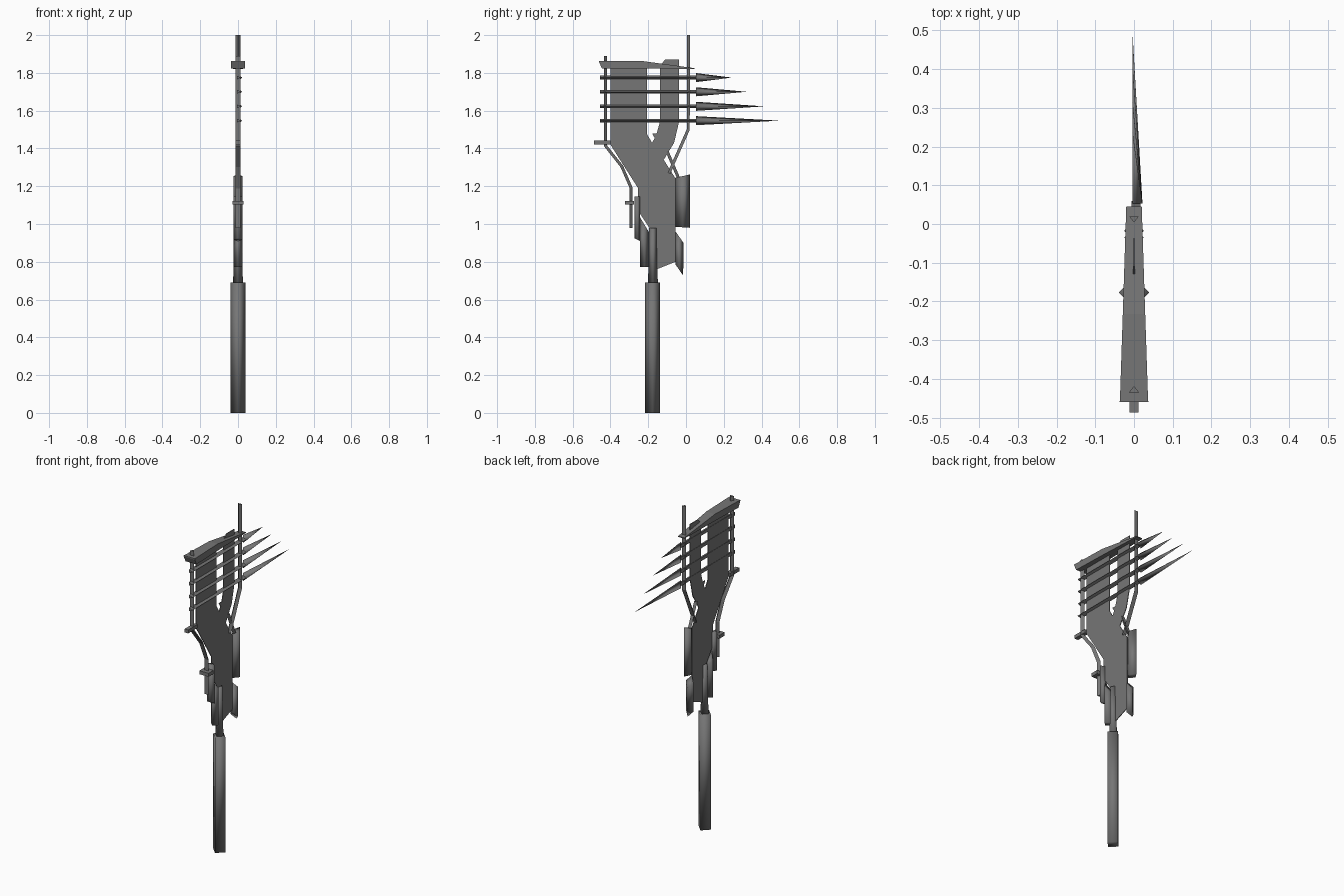
import bpy, bmesh
from mathutils import Vector

if "Cube" in bpy.data.objects:
    bpy.data.objects.remove(bpy.data.objects["Cube"])

grey = bpy.data.materials.new("dark_grey")
grey.diffuse_color = (0.18, 0.18, 0.18, 1)
grey.use_nodes = True
grey.node_tree.nodes["Principled BSDF"].inputs["Base Color"].default_value = grey.diffuse_color


def loft(name, rings, smooth=False):
    """Skin a row of equal-sized rings and cap both ends."""
    bm = bmesh.new()
    vs = [[bm.verts.new(p) for p in ring] for ring in rings]
    n = len(vs[0])
    for a, b in zip(vs, vs[1:]):
        for i in range(n):
            j = (i + 1) % n
            bm.faces.new((a[i], a[j], b[j], b[i]))
    bm.faces.new(vs[0][::-1])
    bm.faces.new(vs[-1])
    bmesh.ops.remove_doubles(bm, verts=bm.verts[:], dist=1e-5)
    bmesh.ops.recalc_face_normals(bm, faces=bm.faces[:])
    for f in bm.faces:
        f.smooth = smooth
    me = bpy.data.meshes.new(name)
    bm.to_mesh(me)
    bm.free()
    me.materials.append(grey)
    ob = bpy.data.objects.new(name, me)
    bpy.context.collection.objects.link(ob)
    return ob


def diamond(y, z, r):
    return [(r, y, z), (0, y + r, z), (-r, y, z), (0, y - r, z)]


def rod(name, path, side=1, w=0.013, h=0.008):
    """Three-sided rod along a (y, z) path; side picks where its ridge points."""
    pts = [Vector(p) for p in path]
    rings = []
    for i, p in enumerate(pts):
        dirs = []
        if i > 0:
            dirs.append((p - pts[i - 1]).normalized())
        if i < len(pts) - 1:
            dirs.append((pts[i + 1] - p).normalized())
        t = sum(dirs, Vector((0, 0))).normalized()
        n = Vector((-t.y, t.x)) * side
        a, b = p - n * h, p + n * h
        rings.append([(-w, a.x, a.y), (w, a.x, a.y), (0, b.x, b.y)])
    return loft(name, rings)


def blade(name, front_top, back_top, back_low, front_low, w=0.025):
    """Upright guard with a diamond cross-section."""
    rings = []
    for f, b in ((front_low, back_low), (front_top, back_top)):
        my, mz = (f[0] + b[0]) / 2, (f[1] + b[1]) / 2
        rings.append([(0, *f), (w, my, mz), (0, *b), (-w, my, mz)])
    return loft(name, rings, True)


def box(name, x, y0, y1, z0, z1):
    return loft(name, [[(-x, y0, z), (x, y0, z), (x, y1, z), (-x, y1, z)] for z in (z0, z1)])


# Handle and neck
loft("handle", [diamond(-0.177, 0, 0.04), diamond(-0.177, 0.69, 0.04)], True)
loft("neck", [diamond(-0.175, 0.68, 0.026), diamond(-0.175, 0.98, 0.02)], True)

# Thin forked body plate
outline = [(-0.40, 1.84), (-0.40, 1.42), (-0.254, 1.19), (-0.254, 1.07),
           (-0.16, 0.93), (-0.155, 0.76), (-0.055, 0.80), (-0.055, 1.24),
           (-0.118, 1.34), (-0.063, 1.43), (-0.037, 1.54), (-0.037, 1.87),
           (-0.11, 1.87), (-0.138, 1.84), (-0.138, 1.54), (-0.155, 1.48),
           (-0.18, 1.48), (-0.165, 1.455), (-0.18, 1.43), (-0.206, 1.475),
           (-0.206, 1.84)]
loft("body_plate", [[(x, y, z) for y, z in outline] for x in (-0.002, 0.002)])

# Tapered top beam
beam = []
for y, w, z0, z1 in ((-0.46, 0.037, 1.857, 1.863), (-0.445, 0.036, 1.823, 1.863),
                     (-0.233, 0.029, 1.823, 1.863), (0.045, 0.02, 1.82, 1.825)):
    beam.append([(-w, y, z0), (w, y, z0), (w, y, z1), (-w, y, z1)])
loft("top_beam", beam)

# Bent rods, strut and pegs
rod("front_rod", [(-0.29, 0.98), (-0.29, 1.19), (-0.34, 1.305),
                  (-0.427, 1.415), (-0.427, 1.89)], -1)
rod("back_rod", [(-0.09, 1.27), (0.012, 1.50), (0.012, 2.0)], 1)
rod("back_strut", [(-0.04, 1.245), (-0.10, 1.385)], 1, 0.01, 0.008)
box("upper_peg", 0.012, -0.487, -0.40, 1.42, 1.441)
box("lower_peg", 0.03, -0.322, -0.275, 1.102, 1.123)

# Four spikes: slim shaft plus faceted point, longer towards the bottom
for i, (z, tip) in enumerate(((1.775, 0.238), (1.70, 0.317), (1.623, 0.407), (1.547, 0.487))):
    loft(f"spike_shaft_{i + 1}",
         [[(-0.006, y, z - 0.01), (0.017, y, z), (-0.006, y, z + 0.01)] for y in (-0.455, 0.06)])
    loft(f"spike_point_{i + 1}",
         [[(-0.004, y, z - r), (-0.004 + 1.08 * r, y, z), (-0.004, y, z + r)]
          for y, r in ((0.053, 0.024), (tip, 0.0005))], True)

# Guards beside the body
blade("back_upper_guard", (-0.055, 1.245), (0.02, 1.262), (0.02, 0.98), (-0.055, 0.985))
blade("back_lower_guard", (-0.055, 0.96), (-0.013, 0.90), (-0.015, 0.727), (-0.055, 0.785))
blade("front_lower_guard", (-0.243, 1.035), (-0.195, 0.955), (-0.195, 0.772), (-0.243, 0.772))
blade("front_upper_guard", (-0.273, 1.145), (-0.243, 1.145), (-0.243, 0.91), (-0.273, 0.925))
